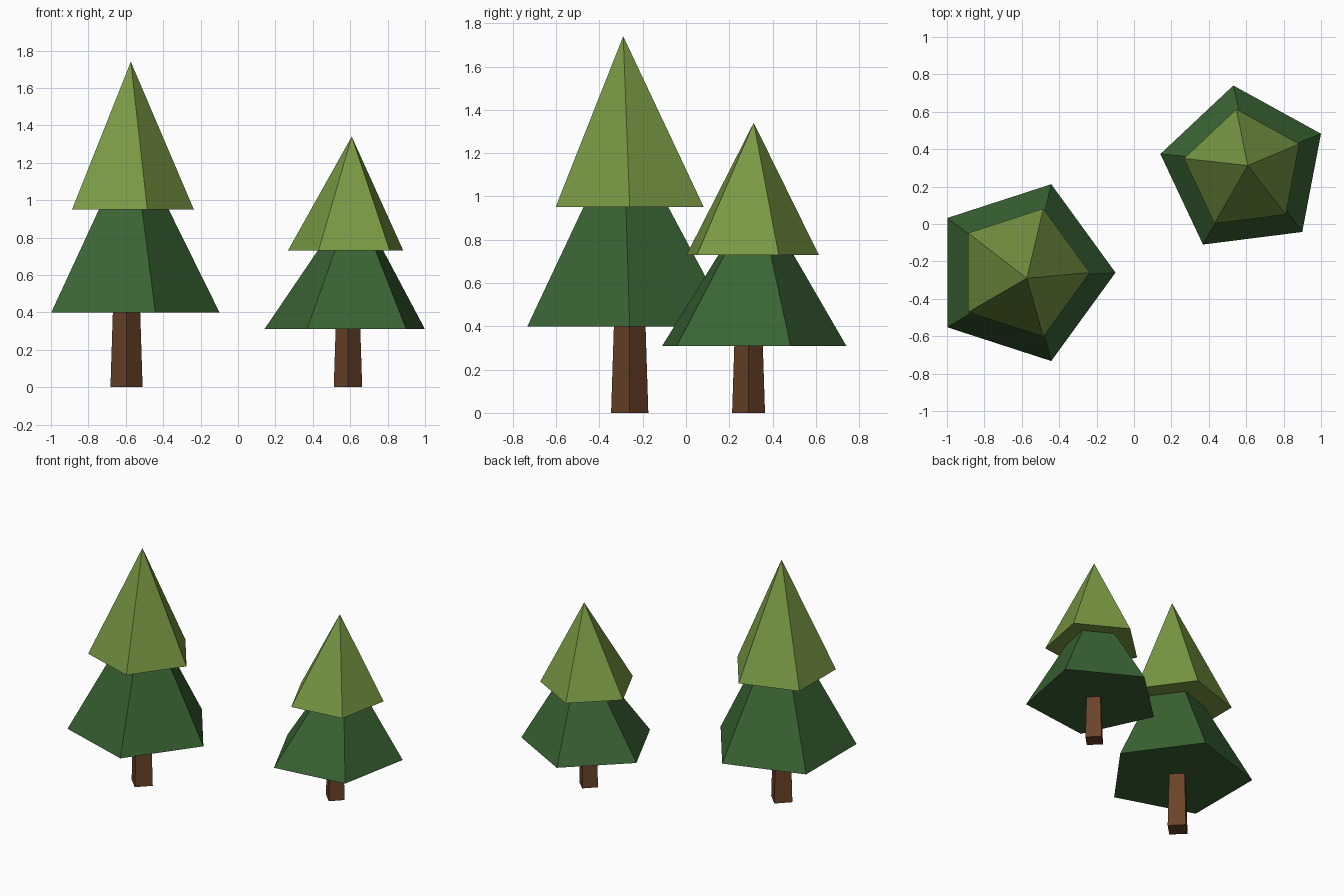
import bpy, bmesh, math
from mathutils import Vector

if "Cube" in bpy.data.objects:
    bpy.data.objects.remove(bpy.data.objects["Cube"])


def material(name, rgb):
    m = bpy.data.materials.new(name)
    m.diffuse_color = (*rgb, 1)
    m.use_nodes = True
    m.node_tree.nodes["Principled BSDF"].inputs["Base Color"].default_value = m.diffuse_color
    return m


LIGHT = material("light_green", (0.19, 0.32, 0.057))
DARK = material("dark_green", (0.042, 0.126, 0.034))
BROWN = material("bark_brown", (0.145, 0.056, 0.021))


def cone(name, mat, sides, center, turn, z0, z1, r0, r1=0.0, lean=(0, 0)):
    """Flat-shaded closed cone whose top is shifted sideways by lean."""
    bm = bmesh.new()
    ring = []
    for i in range(sides):
        a = turn + i * math.tau / sides
        ring.append(Vector((math.cos(a), math.sin(a), 0)))
    low = [bm.verts.new(p * r0 + Vector((*center, z0))) for p in ring]
    top = Vector((center[0] + lean[0], center[1] + lean[1], z1))
    bm.faces.new(low[::-1])
    if r1:
        high = [bm.verts.new(p * r1 + top) for p in ring]
        bm.faces.new(high)
        for i in range(sides):
            j = (i + 1) % sides
            bm.faces.new((low[i], low[j], high[j], high[i]))
    else:
        tip = bm.verts.new(top)
        for i in range(sides):
            bm.faces.new((low[i], low[(i + 1) % sides], tip))
    mesh = bpy.data.meshes.new(name)
    bm.to_mesh(mesh)
    bm.free()
    mesh.materials.append(mat)
    bpy.context.collection.objects.link(bpy.data.objects.new(name, mesh))


# tall tree
c = (-0.596, -0.26)
cone("tall_tree_trunk", BROWN, 4, c, 0, 0, 0.5, 0.086, 0.07)
cone("tall_tree_lower_foliage", DARK, 5, c, 0, 0.40, 1.34, 0.497, lean=(0.033, -0.03))
cone("tall_tree_upper_foliage", LIGHT, 5, c, 0, 0.95, 1.74, 0.36, lean=(0.023, -0.03))

# small tree
c = (0.588, 0.289)
t = math.radians(25.2)
cone("small_tree_trunk", BROWN, 4, c, 0, 0, 0.4, 0.076, 0.063)
cone("small_tree_lower_foliage", DARK, 5, c, t, 0.31, 1.02, 0.455, lean=(0.035, 0.04))
cone("small_tree_upper_foliage", LIGHT, 5, c, t, 0.73, 1.34, 0.327, lean=(0.02, 0.024))
